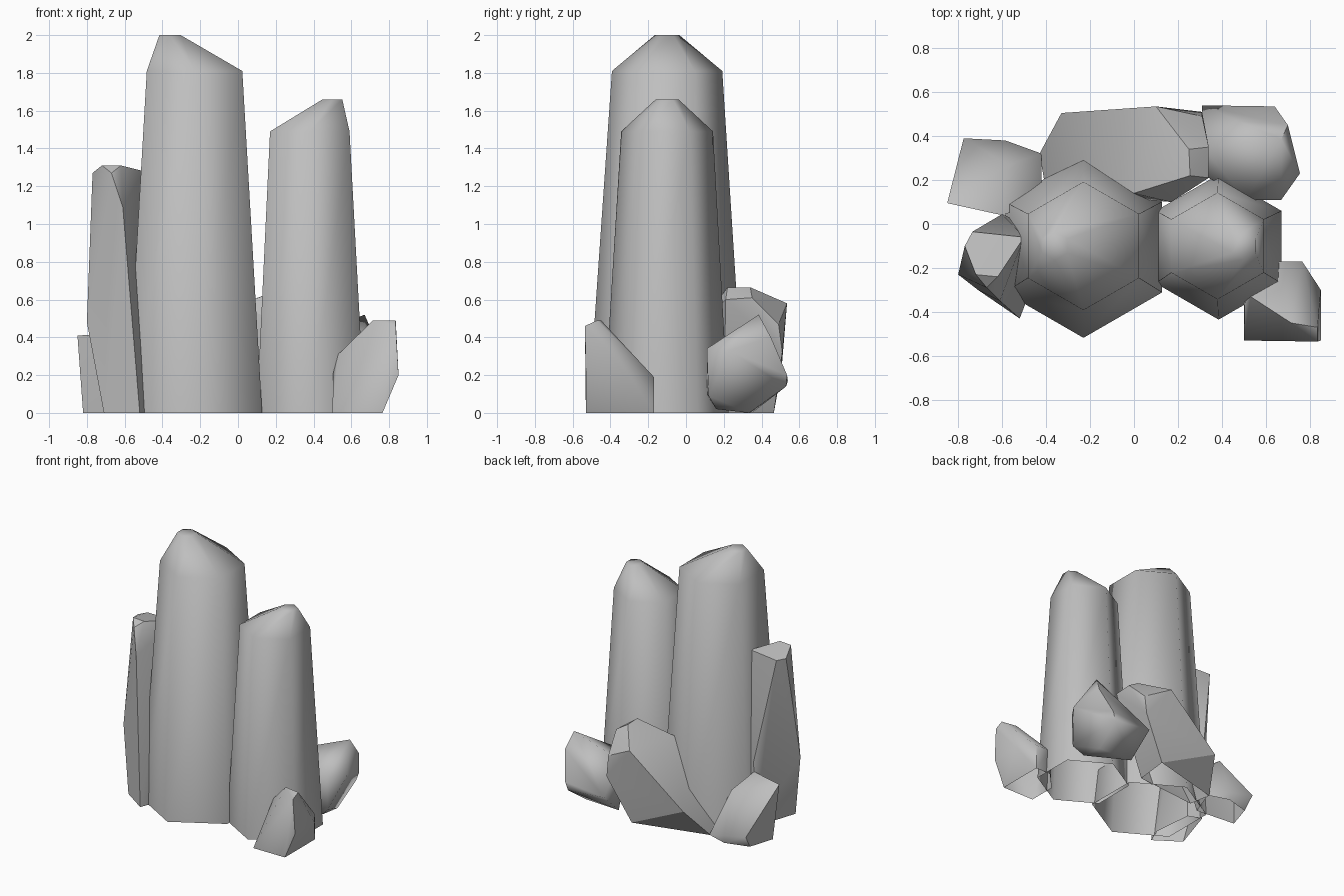
import bpy
import bmesh
import math
from mathutils import Vector

cube = bpy.data.objects.get("Cube")
if cube:
    bpy.data.objects.remove(cube, do_unlink=True)

# Single stone colour
stone = bpy.data.materials.new("grey stone")
stone.use_nodes = True
colour = (0.52, 0.52, 0.52, 1)
stone.diffuse_color = colour
stone.node_tree.nodes["Principled BSDF"].inputs["Base Color"].default_value = colour


def finish(name, bm, angle):
    """Open the underside and turn a bmesh into a shaded stone object."""
    bmesh.ops.recalc_face_normals(bm, faces=bm.faces[:])
    ground = [f for f in bm.faces if all(v.co.z < 0.001 for v in f.verts)]
    bmesh.ops.delete(bm, geom=ground, context="FACES")
    mesh = bpy.data.meshes.new(name)
    bm.to_mesh(mesh)
    bm.free()
    mesh.materials.append(stone)
    obj = bpy.data.objects.new(name, mesh)
    bpy.context.collection.objects.link(obj)
    bpy.ops.object.select_all(action="DESELECT")
    bpy.context.view_layer.objects.active = obj
    obj.select_set(True)
    bpy.ops.object.shade_smooth_by_angle(angle=math.radians(angle))


def column(name, rings):
    """Loft a hexagonal column through (x, y, z, radius) rings."""
    bm = bmesh.new()
    loops = []
    for x, y, z, radius in rings:
        loop = []
        for i in range(6):
            a = math.radians(30 + 60 * i)
            offset = Vector((math.cos(a), math.sin(a), 0)) * radius
            loop.append(bm.verts.new(Vector((x, y, z)) + offset))
        loops.append(loop)
    for low, high in zip(loops, loops[1:]):
        for i in range(6):
            j = (i + 1) % 6
            bm.faces.new((low[i], low[j], high[j], high[i]))
    bm.faces.new(loops[0][::-1])
    bm.faces.new(loops[-1])
    finish(name, bm, 65)


def shard(name, corners, angle):
    """Wrap a faceted stone around a few corner points."""
    bm = bmesh.new()
    for corner in corners:
        bm.verts.new(corner)
    result = bmesh.ops.convex_hull(bm, input=bm.verts[:])
    inside = {g for g in result["geom_interior"] + result["geom_unused"]
              if isinstance(g, bmesh.types.BMVert)}
    bmesh.ops.delete(bm, geom=list(inside), context="VERTS")
    # merge nearly coplanar triangles into broad facets
    bmesh.ops.dissolve_limit(bm, angle_limit=math.radians(6),
                             verts=bm.verts[:], edges=bm.edges[:])
    finish(name, bm, angle)


# Two upright hexagonal columns with off-centre tips
column("large_column", [(-.23, -.105, 0, .413), (-.23, -.1, 1.81, .292),
                        (-.36, -.1, 2, .065)])
column("medium_column", [(.385, -.105, 0, .33), (.38, -.1, 1.49, .243),
                         (.5, -.1, 1.66, .06)])

# Tall slab leaning on the large column
shard("tall_slab", [
    (-.71, -.3, 0), (-.52, -.43, 0), (-.47, -.3, 0), (-.5, 0, 0), (-.6, .04, 0),
    (-.8, -.23, .48), (-.6, .045, .5), (-.77, -.1, 1.27), (-.735, -.035, 1.27),
    (-.72, -.23, 1.31), (-.62, -.24, 1.31), (-.67, -.29, 1.27),
    (-.61, -.35, 1.09), (-.5, -.06, 1.28)], 30)

# Low stone beside the slab at the back
shard("small_left_stone", [
    (-.82, .13, 0), (-.76, .32, 0), (-.58, .37, 0), (-.42, .32, 0), (-.5, .1, 0),
    (-.85, .095, .41), (-.775, .39, .1), (-.585, .38, .06),
    (-.6, .04, .42), (-.57, .27, .36), (-.42, .1, .2)], 50)

# Stone at the front corner
shard("front_stone", [
    (.5, -.53, 0), (.765, -.53, 0), (.64, -.17, 0), (.765, -.17, 0), (.5, -.32, 0),
    (.505, -.32, .25), (.53, -.33, .31), (.835, -.535, .46), (.715, -.45, .49),
    (.835, -.47, .49), (.85, -.53, .2), (.85, -.3, .2),
    (.765, -.17, .19), (.64, -.17, .19)], 50)

# Stone tipping outward at the back corner
shard("back_corner_stone", [
    (.67, .385, .52), (.7, .45, .4), (.755, .23, .33), (.67, .11, .34),
    (.64, .535, .2), (.62, .53, .14), (.67, .12, .09), (.6, .16, .02),
    (.6, .335, 0), (.31, .54, .17), (.31, .35, .38), (.34, .21, .3),
    (.51, .11, .34), (.5, .11, .1), (.32, .35, 0)], 75)

# Wedge leaning across the back
shard("back_wedge", [
    (-.43, .32, 0), (-.33, .505, .22), (.13, .465, 0), (.1, .2, 0), (-.4, .15, 0),
    (.1, .535, .58), (.25, .34, .665), (.255, .22, .665), (0, .14, .57),
    (.17, .1, .5), (.31, .51, .32), (.31, .49, .47), (.34, .35, .61),
    (.34, .21, .6)], 25)
